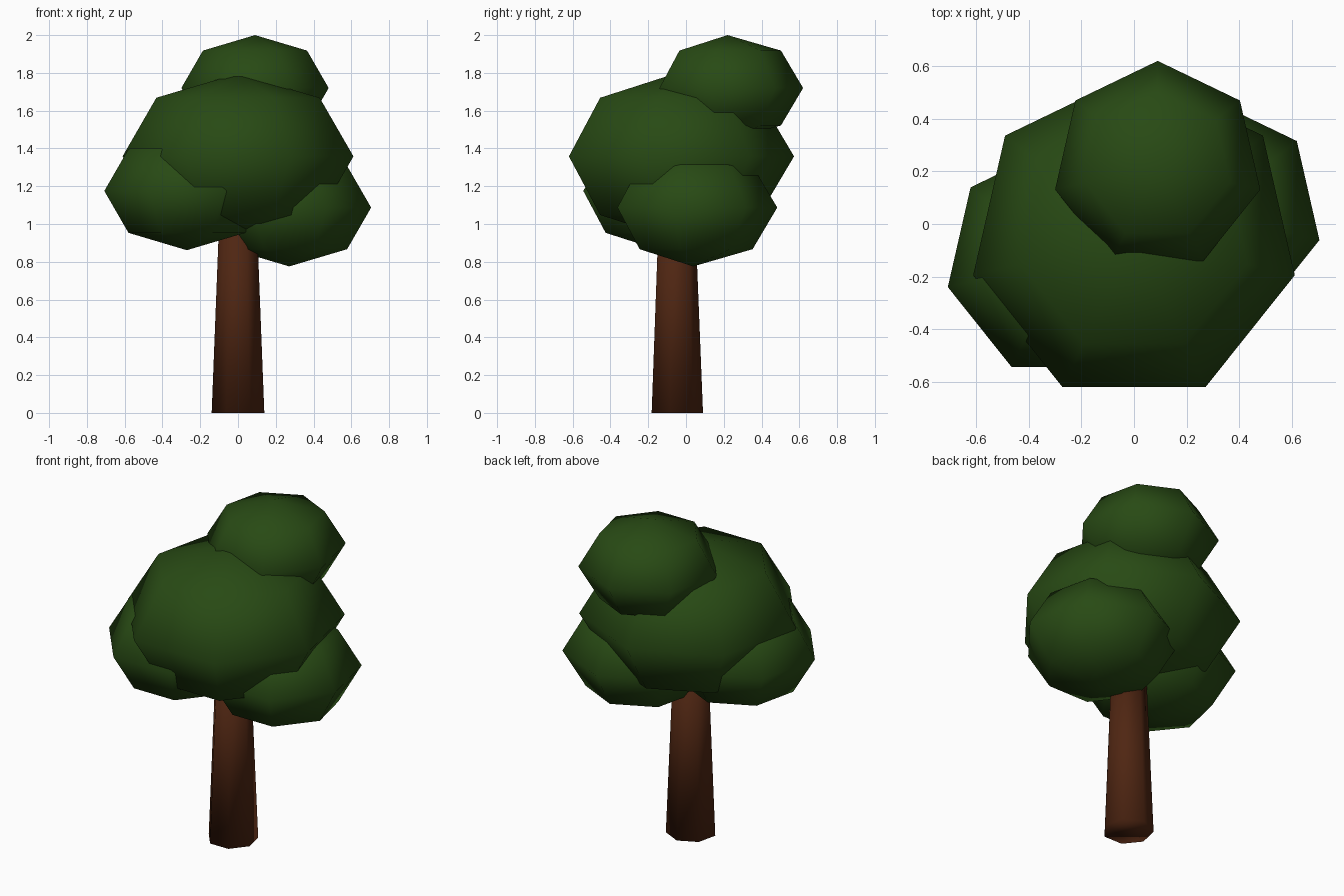
import bpy, bmesh, math

if "Cube" in bpy.data.objects:
    bpy.data.objects.remove(bpy.data.objects["Cube"])

SIDES = 7


def material(name, rgb):
    m = bpy.data.materials.new(name)
    m.diffuse_color = (*rgb, 1.0)
    m.use_nodes = True
    m.node_tree.nodes["Principled BSDF"].inputs["Base Color"].default_value = m.diffuse_color
    return m


LEAF = material("leaf green", (0.021, 0.068, 0.007))
BARK = material("bark brown", (0.078, 0.019, 0.006))


def lathe(name, centre, profile, mat):
    """Seven-sided solid from (radius, z) pairs, bottom to top; one corner faces +y."""
    bm = bmesh.new()
    rings = []
    for r, z in profile:
        count = SIDES if r > 0 else 1
        rings.append([bm.verts.new((-r * math.sin(math.tau * i / SIDES),
                                    r * math.cos(math.tau * i / SIDES), z))
                      for i in range(count)])
    for low, high in zip(rings, rings[1:]):
        for i in range(SIDES):
            j = (i + 1) % SIDES
            if len(low) == 1:
                bm.faces.new((low[0], high[j], high[i]))
            elif len(high) == 1:
                bm.faces.new((low[i], low[j], high[0]))
            else:
                bm.faces.new((low[i], low[j], high[j], high[i]))
    # Close open ends
    for ring in (rings[0], rings[-1]):
        if len(ring) > 1:
            bm.faces.new(ring)
    bmesh.ops.recalc_face_normals(bm, faces=bm.faces)
    for f in bm.faces:
        f.smooth = True
    mesh = bpy.data.meshes.new(name)
    bm.to_mesh(mesh)
    bm.free()
    mesh.materials.append(mat)
    obj = bpy.data.objects.new(name, mesh)
    obj.location = centre
    bpy.context.collection.objects.link(obj)
    return obj


def foliage(name, centre, radius, squash=0.7):
    """Flattened low-poly ball."""
    angles = [math.radians(a) for a in (-90, -45, 0, 45, 90)]
    profile = [(radius * math.cos(a) if abs(a) < 1.5 else 0,
                radius * squash * math.sin(a)) for a in angles]
    return lathe(name, centre, profile, LEAF)


# Tapered trunk, running up into the crown
lathe("trunk", (0, -0.053, 0), [(0.143, 0), (0.099, 1.1)], BARK)

# Crown
foliage("main_foliage", (0, -0.055, 1.358), 0.627)
foliage("top_foliage", (0.09, 0.22, 1.72), 0.40)
foliage("left_foliage", (-0.271, -0.14, 1.175), 0.448)
foliage("right_foliage", (0.271, 0.038, 1.087), 0.445)
